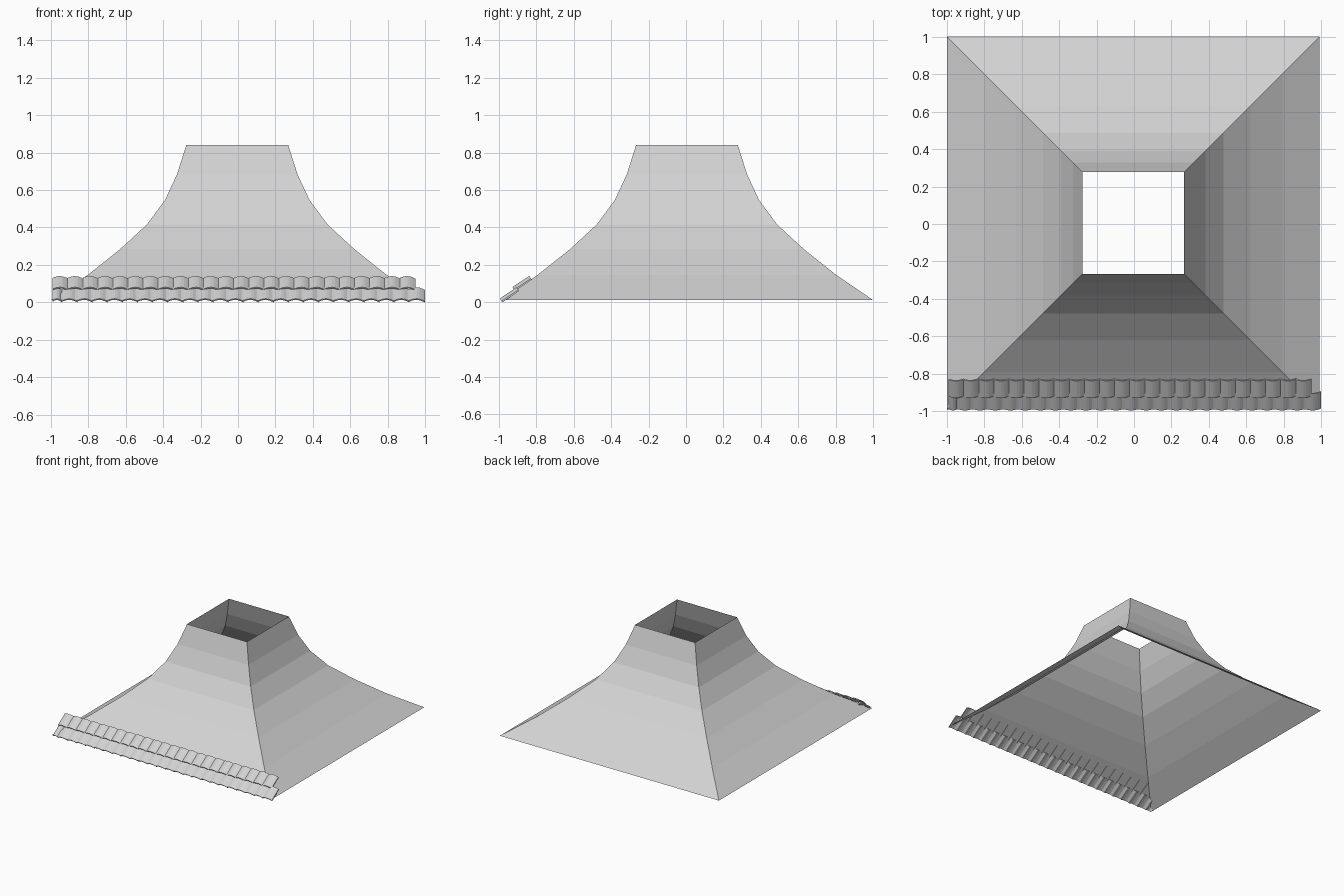
import bpy, bmesh, math
from mathutils import Vector

if "Cube" in bpy.data.objects:
    bpy.data.objects.remove(bpy.data.objects["Cube"])

grey = bpy.data.materials.new("light grey")
grey.diffuse_color = (0.65, 0.65, 0.65, 1)
grey.use_nodes = True
grey.node_tree.nodes["Principled BSDF"].inputs["Base Color"].default_value = grey.diffuse_color


def finish(bm, name):
    me = bpy.data.meshes.new(name)
    bm.to_mesh(me)
    bm.free()
    me.materials.append(grey)
    ob = bpy.data.objects.new(name, me)
    bpy.context.collection.objects.link(ob)
    return ob


# Flared roof shell: square rings stacked along a concave profile, open at both ends
profile = [(0.995, 0.012), (0.797, 0.147), (0.625, 0.284), (0.482, 0.416),
           (0.386, 0.546), (0.322, 0.683), (0.272, 0.84)]
CX, CY = -0.004, 0.005
bm = bmesh.new()
rings = [[bm.verts.new((CX + sx * h, CY + sy * h, z))
          for sx, sy in ((-1, -1), (1, -1), (1, 1), (-1, 1))] for h, z in profile]
for a, b in zip(rings, rings[1:]):
    for i in range(4):
        j = (i + 1) % 4
        bm.faces.new((a[i], a[j], b[j], b[i]))
finish(bm, "roof_shell")

# Local frame of the front eave: up the slope and out of it
eave = Vector((0, CY - profile[0][0], profile[0][1]))
slope = math.atan2(profile[1][1] - profile[0][1], profile[0][0] - profile[1][0])
up = Vector((0, math.cos(slope), math.sin(slope)))
out = Vector((0, -math.sin(slope), math.cos(slope)))
PITCH, SEG, THICK = 0.0806, 6, 0.008


def add_tile(bm, x0, width, u0, u1, n0, n1):
    """Arched tile with thickness; n0 and n1 are heights at its lower and upper end."""
    ends = []
    for u, n in ((u0, n0), (u1, n1)):
        loop = []
        for k in range(SEG + 1):
            t = k / SEG
            rise = 0.014 * math.sin(math.pi * t) + 0.005 * (1 - t)
            loop.append((x0 + width * t, n + rise))
        section = loop + [(x, r - THICK) for x, r in reversed(loop)]
        ends.append([bm.verts.new(eave + up * u + out * r + Vector((x, 0, 0)))
                     for x, r in section])
    a, b = ends
    count = len(a)
    for i in range(count):
        j = (i + 1) % count
        bm.faces.new((a[i], a[j], b[j], b[i]))
    for ring in ends:
        for k in range(SEG):
            bm.faces.new((ring[k], ring[k + 1], ring[count - 2 - k], ring[count - 1 - k]))


# Two tile courses on the front eave, staggered by half a tile
for name, start, u0, u1, n0, n1 in (
        ("lower_tile_row", -0.94, 0.0, 0.108, -0.007, -0.007),
        ("upper_tile_row", -0.99, 0.09, 0.198, 0.006, 0.004)):
    bm = bmesh.new()
    if name == "lower_tile_row":
        add_tile(bm, -0.99, start + 0.99, u0, u1, n0, n1)
    for i in range(24):
        add_tile(bm, start + i * PITCH, PITCH + 0.003, u0, u1, n0, n1)
    bmesh.ops.recalc_face_normals(bm, faces=bm.faces)
    finish(bm, name)
